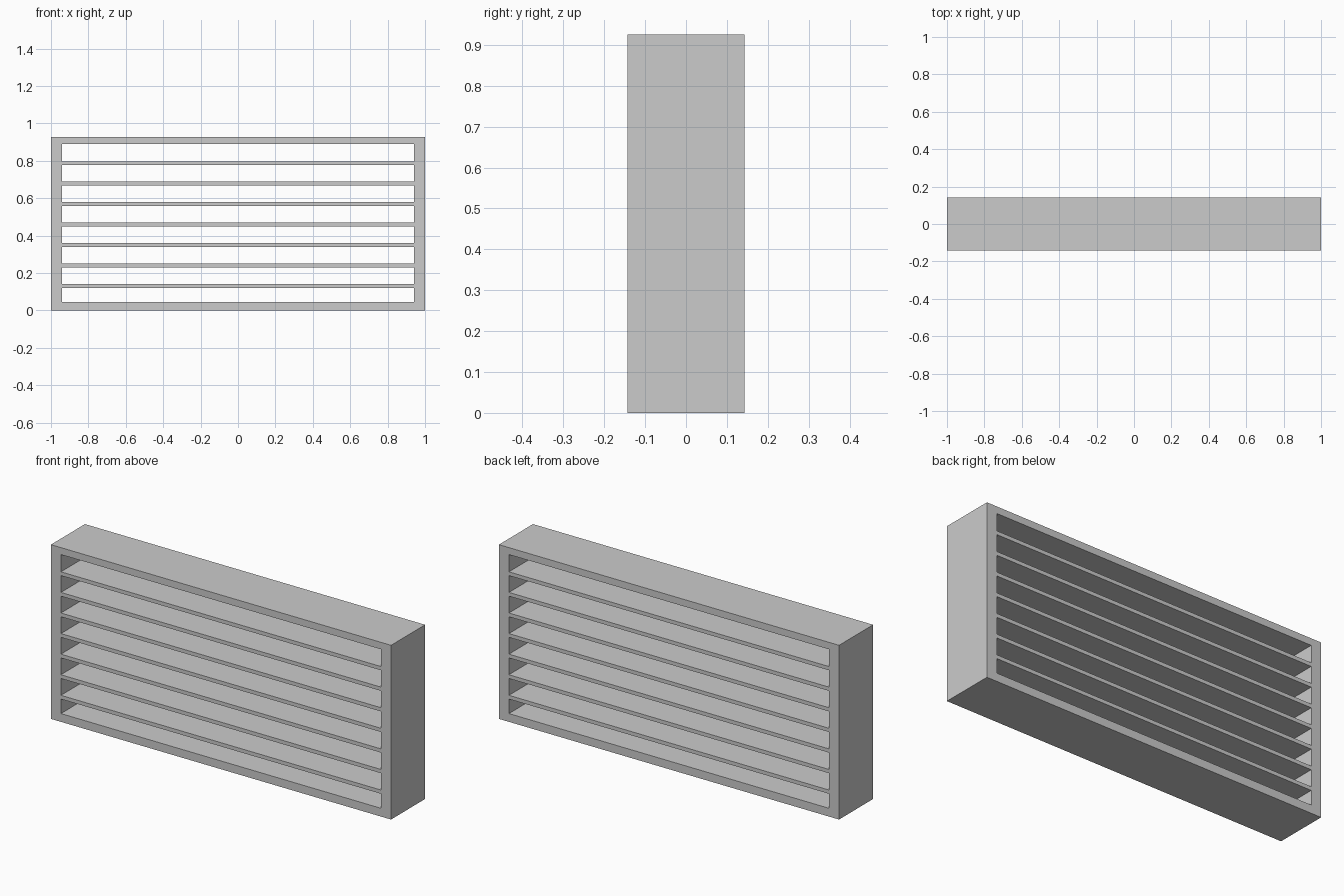
import bpy, bmesh

if "Cube" in bpy.data.objects:
    bpy.data.objects.remove(bpy.data.objects["Cube"])

HALF_W, HALF_D, HEIGHT = 1.0, 0.143, 0.926
INNER = 0.941                      # half width of the openings
BOTTOM, TOP = 0.044, 0.889         # inner edges of the rails
SLATS, FIRST, PITCH, THICK = 7, 0.131, 0.1094, 0.02

# Heights of every horizontal edge: bottom rail, slats, top rail
zs = [0, BOTTOM]
for i in range(SLATS):
    c = FIRST + i * PITCH
    zs += [c - THICK / 2, c + THICK / 2]
zs += [TOP, HEIGHT]
xs = [-HALF_W, -INNER, INNER, HALF_W]

# Front face of the grille, leaving the slots open
bm = bmesh.new()
grid = [[bm.verts.new((x, -HALF_D, z)) for x in xs] for z in zs]
for r in range(len(zs) - 1):
    for c in range(3):
        if c == 1 and r % 2 == 1:
            continue
        bm.faces.new((grid[r][c], grid[r][c + 1],
                      grid[r + 1][c + 1], grid[r + 1][c]))

# Extrude to full depth so frame and slats form one solid body
ext = bmesh.ops.extrude_face_region(bm, geom=bm.faces[:], use_keep_orig=True)
back = [g for g in ext["geom"] if isinstance(g, bmesh.types.BMVert)]
bmesh.ops.translate(bm, verts=back, vec=(0, 2 * HALF_D, 0))
bmesh.ops.recalc_face_normals(bm, faces=bm.faces[:])

mesh = bpy.data.meshes.new("slatted_vent_frame")
bm.to_mesh(mesh)
bm.free()
bpy.context.collection.objects.link(bpy.data.objects.new("slatted_vent_frame", mesh))
